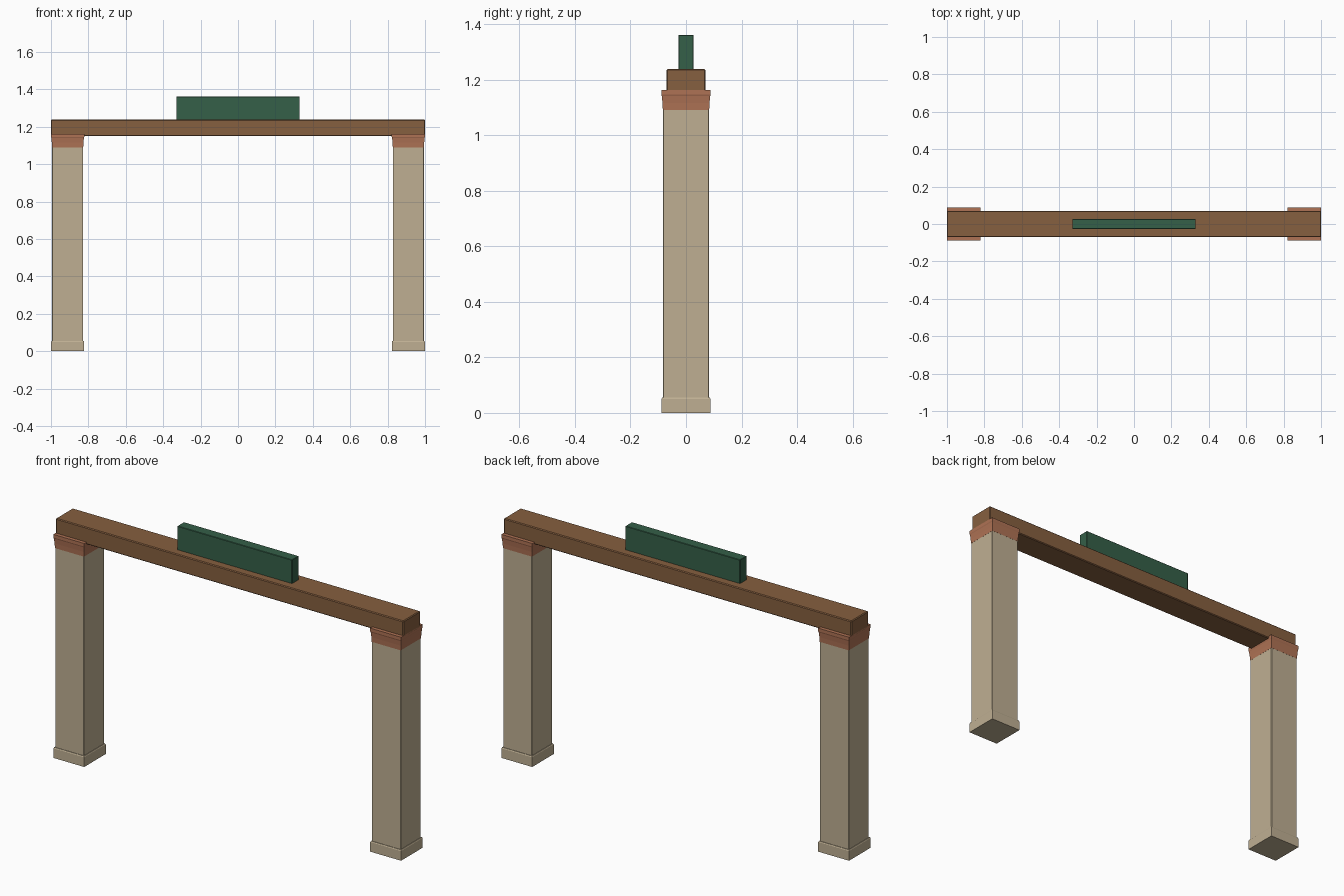
import bpy, bmesh

if "Cube" in bpy.data.objects:
    bpy.data.objects.remove(bpy.data.objects["Cube"])


def material(name, rgb):
    m = bpy.data.materials.new(name)
    m.diffuse_color = (*rgb, 1)
    m.use_nodes = True
    m.node_tree.nodes["Principled BSDF"].inputs["Base Color"].default_value = m.diffuse_color
    return m


STONE = material("stone", (0.52, 0.43, 0.29))
CLAY = material("clay", (0.43, 0.17, 0.09))
WOOD = material("wood", (0.24, 0.115, 0.05))
GREEN = material("green", (0.035, 0.115, 0.065))


def finish(bm, name, mat, bevel=0):
    bmesh.ops.recalc_face_normals(bm, faces=bm.faces)
    mesh = bpy.data.meshes.new(name)
    bm.to_mesh(mesh)
    bm.free()
    mesh.materials.append(mat)
    obj = bpy.data.objects.new(name, mesh)
    bpy.context.collection.objects.link(obj)
    if bevel:
        mod = obj.modifiers.new("edge_chamfer", "BEVEL")
        mod.width = bevel
        mod.segments = 1
    return obj


def square_stack(name, x, profile, mat, bevel=0):
    """Square rings (half width, z) joined into a closed solid."""
    bm = bmesh.new()
    rings = [[bm.verts.new((x + sx * r, sy * r, z))
              for sx, sy in ((-1, -1), (1, -1), (1, 1), (-1, 1))]
             for r, z in profile]
    for a, b in zip(rings, rings[1:]):
        for i in range(4):
            j = (i + 1) % 4
            bm.faces.new((a[i], a[j], b[j], b[i]))
    bm.faces.new(rings[0])
    bm.faces.new(rings[-1])
    return finish(bm, name, mat, bevel)


def box(name, hx, hy, z0, z1, mat, bevel=0):
    bm = bmesh.new()
    bmesh.ops.create_cube(bm, size=2)
    for v in bm.verts:
        v.co = (v.co.x * hx, v.co.y * hy, z0 if v.co.z < 0 else z1)
    return finish(bm, name, mat, bevel)


# Posts with plinths and flared capitals
for side, x in (("left", -0.911), ("right", 0.911)):
    square_stack(side + "_plinth", x,
                 [(0.0885, 0), (0.0885, 0.05), (0.086, 0.055)], STONE)
    square_stack(side + "_post", x,
                 [(0.083, 0.03), (0.083, 1.12)], STONE, 0.002)
    square_stack(side + "_capital", x,
                 [(0.0835, 1.09), (0.0845, 1.115), (0.087, 1.14),
                  (0.089, 1.146), (0.089, 1.162)], CLAY)

# Crossbeam
box("crossbeam", 1.0, 0.07, 1.15, 1.238, WOOD, 0.004)

# Upright board on top
box("top_board", 0.33, 0.027, 1.235, 1.361, GREEN, 0.002)
